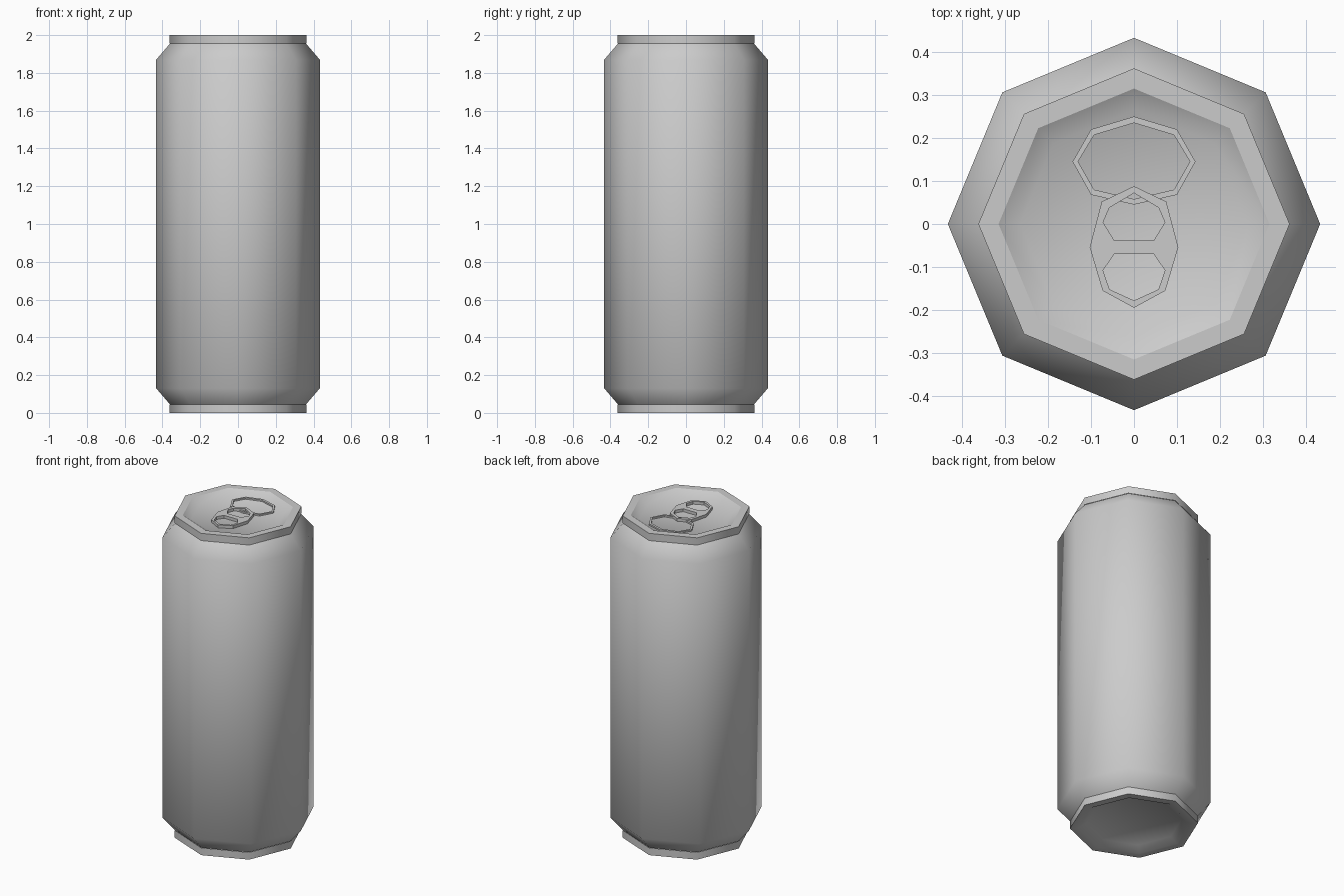
import bpy, bmesh, math

cube = bpy.data.objects.get("Cube")
if cube:
    bpy.data.objects.remove(cube, do_unlink=True)

SIDES = 8
FLOOR = 1.97

metal = bpy.data.materials.new("grey metal")
metal.use_nodes = True
metal.diffuse_color = (0.6, 0.6, 0.6, 1)
metal.node_tree.nodes["Principled BSDF"].inputs["Base Color"].default_value = (0.6, 0.6, 0.6, 1)


def finish(bm, name, angle):
    """Turn a bmesh into a named object with angle-limited smooth shading."""
    mesh = bpy.data.meshes.new(name)
    bm.to_mesh(mesh)
    bm.free()
    mesh.materials.append(metal)
    obj = bpy.data.objects.new(name, mesh)
    bpy.context.collection.objects.link(obj)
    bpy.ops.object.select_all(action='DESELECT')
    obj.select_set(True)
    bpy.context.view_layer.objects.active = obj
    bpy.ops.object.shade_smooth_by_angle(angle=math.radians(angle))
    return obj


def lathe(name, profile, cap=False, angle=50):
    """Octagonal solid of revolution; profile runs so that faces look outward."""
    bm = bmesh.new()
    rings = []
    for r, z in profile:
        turn = [math.tau * i / SIDES for i in range(SIDES)]
        rings.append([bm.verts.new((r * math.cos(a), r * math.sin(a), z)) for a in turn])
    for low, high in zip(rings, rings[1:]):
        for i in range(SIDES):
            j = (i + 1) % SIDES
            bm.faces.new((low[i], low[j], high[j], high[i]))
    if cap:
        bm.faces.new(rings[-1])
    return finish(bm, name, angle)


def mirrored(half):
    """Close a right-hand half outline (top to bottom) across x = 0."""
    return half + [(-x, y) for x, y in reversed(half) if x > 0]


def plate(name, outer, holes, z0, z1):
    """Flat plate with holes, extruded from z0 to z1."""
    bm = bmesh.new()
    edges = []
    for loop in [outer] + holes:
        vs = [bm.verts.new((x, y, z0)) for x, y in loop]
        edges += [bm.edges.new((vs[i - 1], vs[i])) for i in range(len(vs))]
    bmesh.ops.triangle_fill(bm, edges=edges, use_beauty=True, use_dissolve=False)
    grown = bmesh.ops.extrude_face_region(bm, geom=bm.faces[:])
    for v in grown["geom"]:
        if isinstance(v, bmesh.types.BMVert):
            v.co.z = z1
    bmesh.ops.recalc_face_normals(bm, faces=bm.faces[:])
    return finish(bm, name, 30)


# Can wall with chamfered shoulders
lathe("can_body", [(0.36, 0.045), (0.433, 0.13), (0.433, 1.87), (0.36, 1.955)])

# Top rim, and the sunken lid inside it
lathe("top_rim", [(0.362, 1.955), (0.362, 2.0), (0.315, 2.0)])
lathe("lid_panel", [(0.315, 2.0), (0.265, FLOOR)], cap=True)

# Foot ring, and the hollow base inside it
lathe("foot_ring", [(0.362, 0.0), (0.362, 0.045)])
base = lathe("base_panel", [(0.27, 0.03), (0.315, 0.0), (0.362, 0.0)])
bm = bmesh.new()
bm.from_mesh(base.data)
bm.faces.new([v for v in reversed(bm.verts[:SIDES])] if hasattr(bm.verts, "ensure_lookup_table")
             and bm.verts.ensure_lookup_table() is None else [])
for f in bm.faces:
    f.smooth = True
bm.to_mesh(base.data)
bm.free()

# Raised lip around the mouth
lip_outer = mirrored([(0, 0.25), (0.1, 0.22), (0.143, 0.145), (0.1, 0.068), (0, 0.045)])
lip_inner = mirrored([(0, 0.235), (0.093, 0.207), (0.13, 0.145), (0.093, 0.08), (0, 0.058)])
plate("mouth_lip", lip_outer, [lip_inner], FLOOR - 0.002, FLOOR + 0.009)

# Pull tab with two openings
tab = mirrored([(0, 0.088), (0.075, 0.052), (0.103, -0.054), (0.073, -0.155), (0, -0.195)])
front_hole = mirrored([(0, 0.072), (0.057, 0.038), (0.072, 0.004), (0.046, -0.038)])
rear_hole = mirrored([(0.046, -0.07), (0.072, -0.108), (0.057, -0.152), (0, -0.178)])
plate("pull_tab", tab, [front_hole, rear_hole], FLOOR - 0.002, FLOOR + 0.018)
